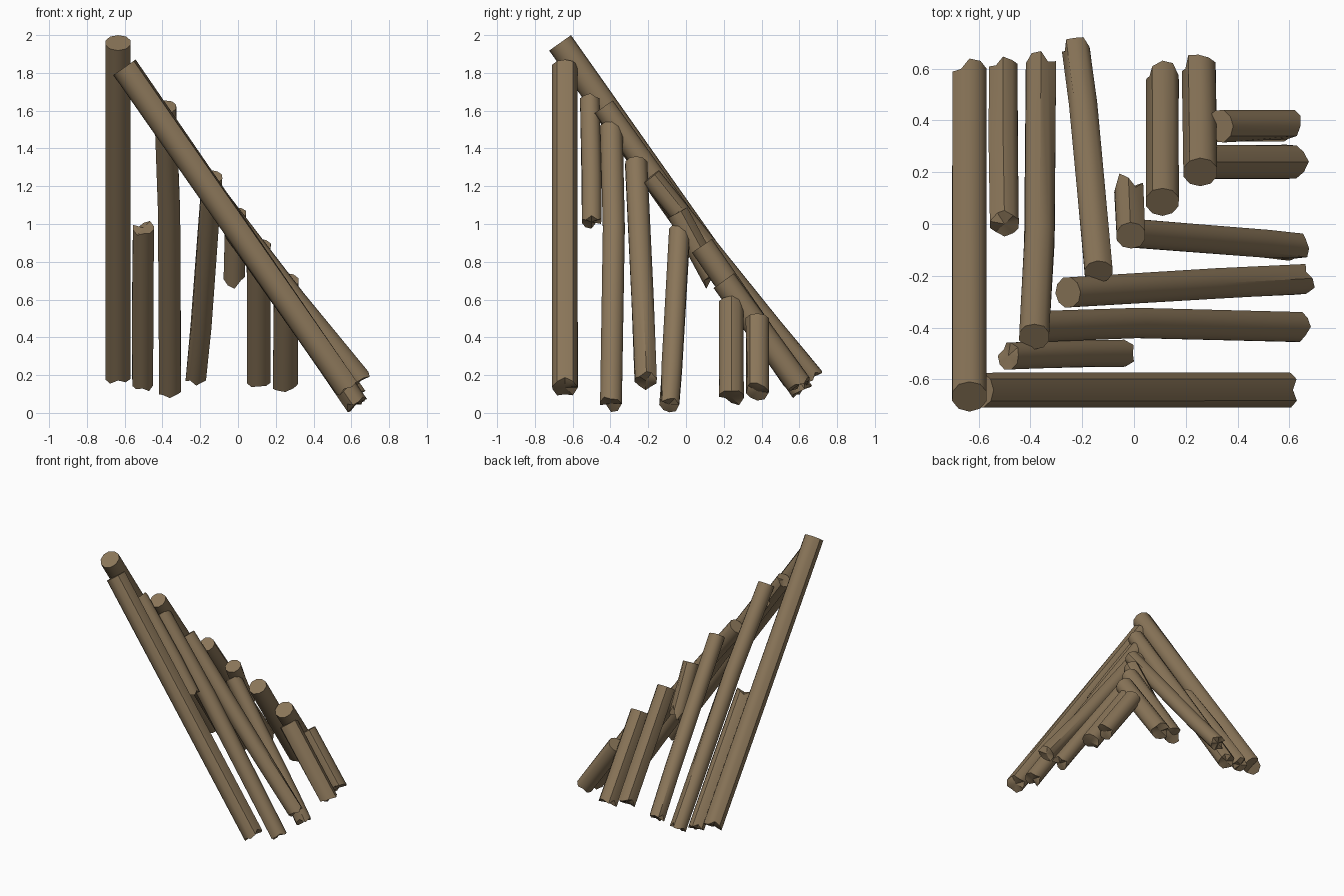
import bpy, bmesh, math, random
from mathutils import Vector

if "Cube" in bpy.data.objects:
    bpy.data.objects.remove(bpy.data.objects["Cube"])

random.seed(4)
bark = bpy.data.materials.new("weathered brown wood")
bark.diffuse_color = (0.255, 0.18, 0.1, 1)
bark.use_nodes = True
bark.node_tree.nodes["Principled BSDF"].inputs["Base Color"].default_value = bark.diffuse_color
SIDES = 10


def log(name, r, points, ragged_top=0.0, ragged_bottom=0.016):
    """Round log through points (upper end first), with a split, ragged foot."""
    pts = [Vector(p) for p in points]
    axis = (pts[-1] - pts[0]).normalized()
    side = axis.cross(Vector((0, 0, 1))).normalized()
    up = side.cross(axis)
    bm = bmesh.new()
    rings = []
    notch = random.randrange(SIDES)
    for i, p in enumerate(pts):
        ring = []
        rag = ragged_top if i == 0 else ragged_bottom if i == len(pts) - 1 else 0
        for k in range(SIDES):
            a = math.tau * (k + 0.5) / SIDES
            rr = r * random.uniform(0.98, 1.04)
            shift = random.uniform(-rag, rag)
            if rag and k == notch:           # split in the end grain
                rr *= 0.8
                shift = -rag * 1.5 if i else rag * 1.5
            ring.append(bm.verts.new(p + side * rr * math.cos(a)
                                     + up * rr * math.sin(a) + axis * shift))
        rings.append(ring)
    for a, b in zip(rings, rings[1:]):
        for k in range(SIDES):
            j = (k + 1) % SIDES
            bm.faces.new((a[k], a[j], b[j], b[k]))
    # end grain fans
    for ring, p in ((rings[0], pts[0]), (rings[-1], pts[-1])):
        c = bm.verts.new(p)
        for k in range(SIDES):
            bm.faces.new((ring[k], ring[(k + 1) % SIDES], c))
    bmesh.ops.recalc_face_normals(bm, faces=bm.faces)
    me = bpy.data.meshes.new(name)
    bm.to_mesh(me)
    bm.free()
    me.materials.append(bark)
    ob = bpy.data.objects.new(name, me)
    bpy.context.collection.objects.link(ob)
    bpy.context.view_layer.objects.active = ob
    ob.select_set(True)
    bpy.ops.object.shade_smooth_by_angle(angle=math.radians(42))
    ob.select_set(False)


# logs leaning toward the back
log("back_log_1", 0.07, [(-0.635, -0.665, 1.96), (-0.635, 0.575, 0.2)])
log("back_log_2", 0.058, [(-0.5, 0.0, 0.98), (-0.505, 0.3, 0.57), (-0.505, 0.595, 0.15)], 0.015)
log("back_log_3", 0.06, [(-0.385, -0.435, 1.62), (-0.365, -0.05, 1.08), (-0.36, 0.61, 0.12)])
log("back_log_4", 0.056, [(-0.137, -0.185, 1.25), (-0.195, 0.45, 0.46), (-0.225, 0.675, 0.19)])
log("back_log_5", 0.058, [(-0.012, -0.045, 1.06), (-0.02, 0.14, 0.72)], 0, 0.045)
log("back_log_6", 0.065, [(0.11, 0.085, 0.885), (0.11, 0.57, 0.18)])
log("back_log_7", 0.067, [(0.255, 0.2, 0.7), (0.25, 0.6, 0.15)])

# logs leaning toward the right
log("right_log_1", 0.07, [(-0.6, -0.64, 1.83), (0.58, -0.64, 0.135)])
log("right_log_2", 0.054, [(-0.485, -0.508, 1.65), (-0.2, -0.5, 1.24), (-0.045, -0.5, 1.01)], 0.015)
log("right_log_3", 0.061, [(-0.38, -0.395, 1.51), (0.0, -0.382, 0.97), (0.625, -0.397, 0.05)])
log("right_log_4", 0.06, [(-0.255, -0.265, 1.32), (0.3, -0.23, 0.6), (0.65, -0.212, 0.17)])
log("right_log_5", 0.057, [(-0.02, -0.035, 0.965), (0.5, -0.075, 0.23), (0.625, -0.09, 0.045)])
log("right_log_6", 0.067, [(0.265, 0.24, 0.58), (0.612, 0.24, 0.085)])
log("right_log_7", 0.064, [(0.33, 0.378, 0.49), (0.595, 0.378, 0.115)])
